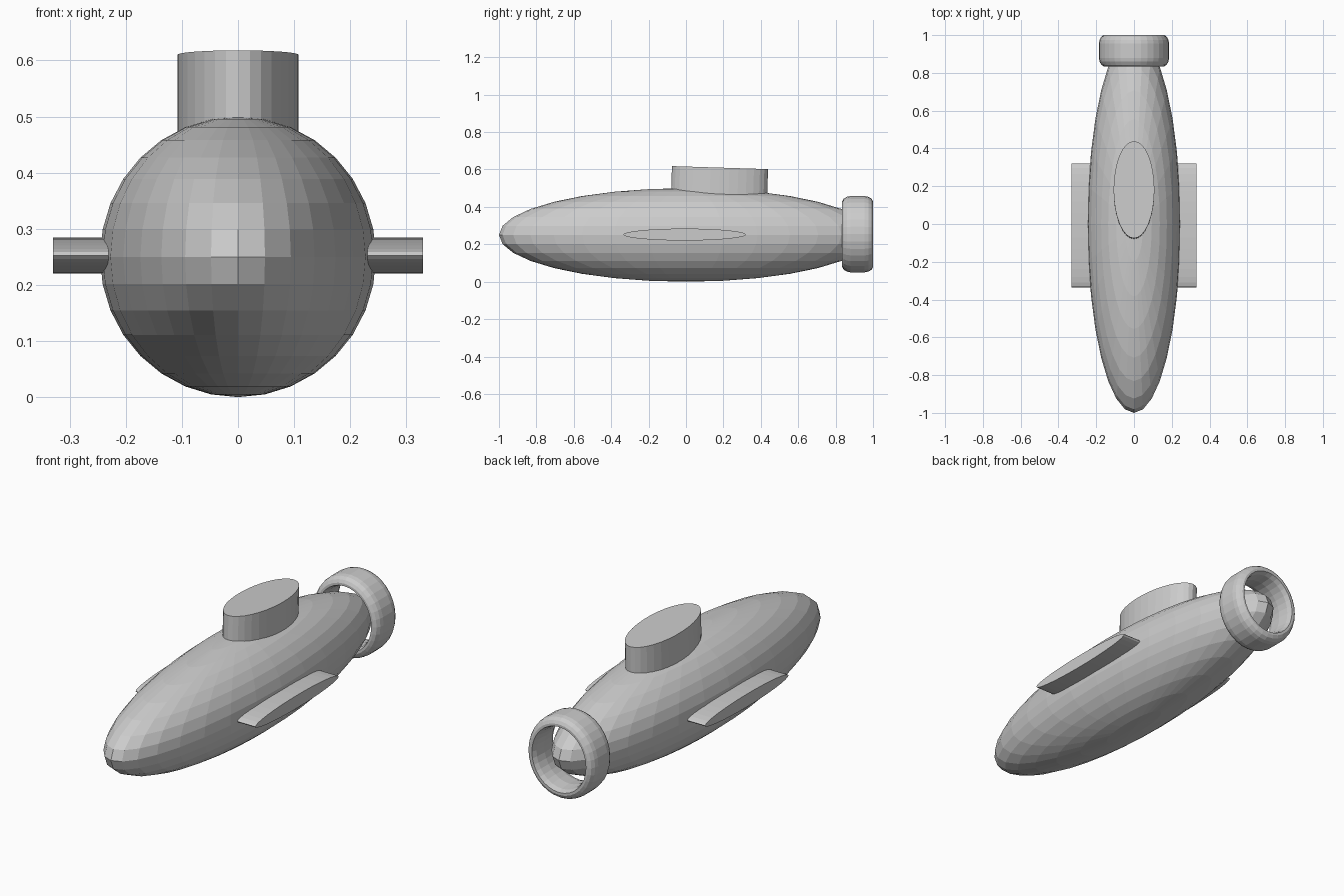
import bpy, bmesh, math
from mathutils import Matrix, Vector

if "Cube" in bpy.data.objects:
    bpy.data.objects.remove(bpy.data.objects["Cube"])


def finish(bm, name):
    bmesh.ops.recalc_face_normals(bm, faces=bm.faces)
    me = bpy.data.meshes.new(name)
    bm.to_mesh(me)
    bm.free()
    ob = bpy.data.objects.new(name, me)
    bpy.context.collection.objects.link(ob)
    return ob


def elliptic_cylinder(name, radii, depth, loc, rot):
    # cylinder along local z with elliptical section
    bm = bmesh.new()
    bmesh.ops.create_cone(bm, cap_ends=True, segments=32, radius1=1, radius2=1, depth=depth)
    bm.transform(Matrix.Diagonal((radii[0], radii[1], 1, 1)))
    bm.transform(Matrix.Translation(loc) @ rot.to_4x4())
    return finish(bm, name)


# hull: stretched sphere
bm = bmesh.new()
bmesh.ops.create_uvsphere(bm, u_segments=32, v_segments=16, radius=1)
bm.transform(Matrix.Translation((0, 0, 0.25)) @ Matrix.Diagonal((0.246, 1.0, 0.25, 1)))
finish(bm, "hull")

# conning tower, tipped slightly toward the tail
elliptic_cylinder("conning_tower", (0.108, 0.257), 0.24, Vector((0, 0.178, 0.49)),
                  Matrix.Rotation(math.radians(-1.8), 3, 'X'))

# side fins: one flat elliptical bar through the hull
elliptic_cylinder("side_fins", (0.032, 0.328), 0.66, Vector((0, -0.007, 0.252)),
                  Matrix.Rotation(math.radians(90), 3, 'Y'))

# tail ring: rounded profile (y, radius factor) swept round an ellipse
profile = [(1.0, 0.80), (1.0, 0.86), (0.992, 0.93), (0.975, 0.98), (0.955, 1.0),
           (0.88, 1.0), (0.86, 0.98), (0.843, 0.93), (0.835, 0.86), (0.835, 0.80),
           (0.86, 0.755), (0.92, 0.73), (0.975, 0.755)]
SEG = 32
bm = bmesh.new()
rings = []
for i in range(SEG):
    a = 2 * math.pi * i / SEG
    rings.append([bm.verts.new((0.186 * r * math.cos(a), y, 0.254 + 0.204 * r * math.sin(a)))
                  for y, r in profile])
n = len(profile)
for i in range(SEG):
    p, q = rings[i], rings[(i + 1) % SEG]
    for j in range(n):
        k = (j + 1) % n
        bm.faces.new((p[j], p[k], q[k], q[j]))
finish(bm, "tail_ring")
